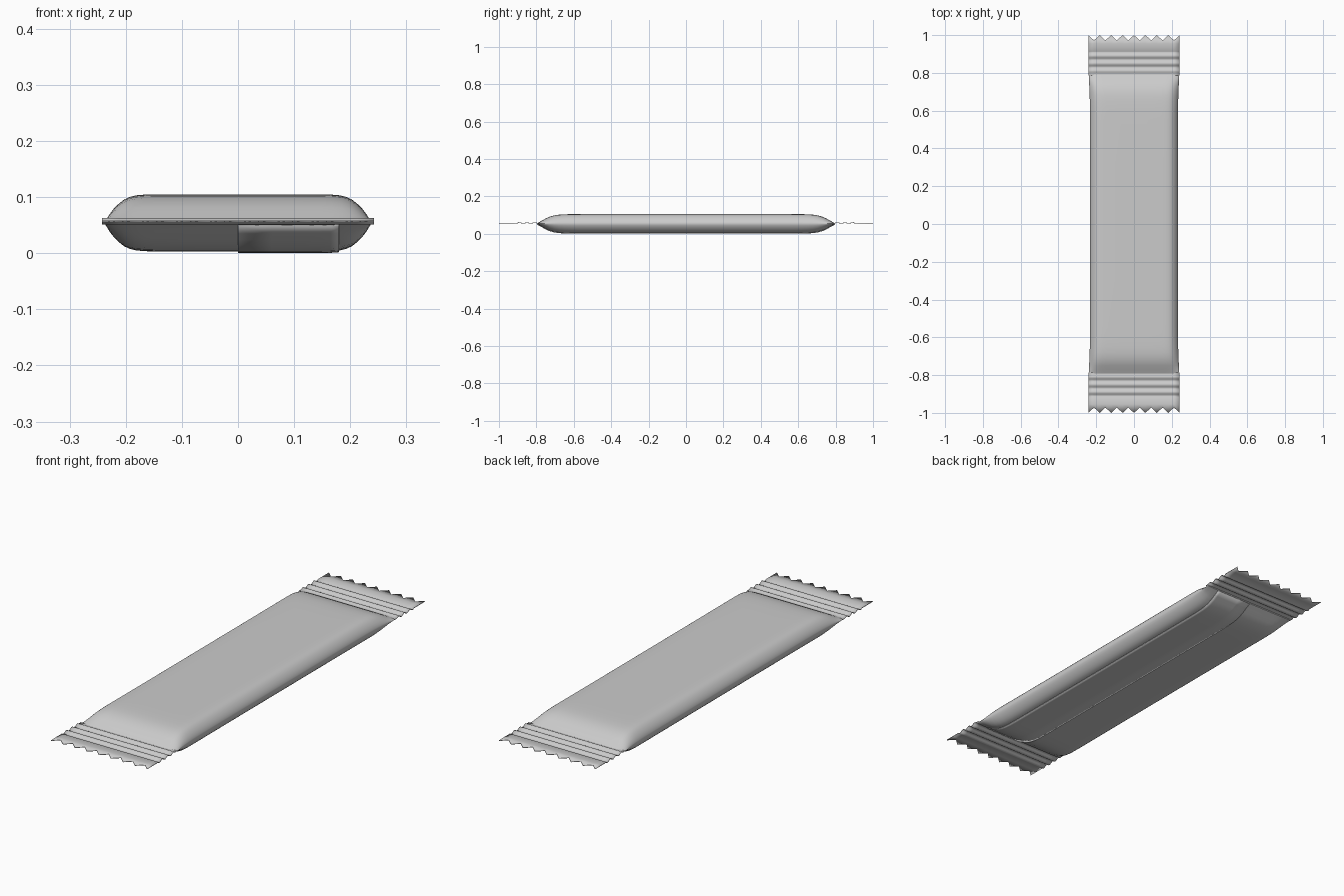
import bpy, bmesh, math

if "Cube" in bpy.data.objects:
    bpy.data.objects.remove(bpy.data.objects["Cube"])

CZ = 0.054          # height of the seam line
HALF_H = 0.051      # half thickness of the filled part

# quarter cross-section: (x at full width, fraction of half thickness)
SECTION = [(0.233, 0.0), (0.231, 0.16), (0.2265, 0.34), (0.220, 0.52), (0.212, 0.68),
           (0.203, 0.82), (0.193, 0.91), (0.181, 0.965), (0.165, 0.99), (0.145, 1.0), (0.07, 1.0)]
# stations along the length: (y, half thickness fraction, width factor)
STATIONS = [(0.0, 1, 0.996), (0.3, 1, 0.996), (0.55, 1, 0.998), (0.61, 0.995, 1.0),
            (0.65, 0.975, 1.004), (0.68, 0.935, 1.008), (0.705, 0.86, 1.012),
            (0.73, 0.72, 1.016), (0.75, 0.54, 1.02), (0.77, 0.32, 1.025), (0.795, 0.06, 1.03)]
ROWS = [(-y, h, w) for y, h, w in reversed(STATIONS[1:])] + STATIONS


def interp(table, x):
    table = sorted(table)
    for (a, fa), (b, fb) in zip(table, table[1:]):
        if a <= x <= b:
            return fa + (fb - fa) * (x - a) / (b - a)
    return 1.0 if x < table[0][0] else 0.0


def make_grid(name, rows, closed=False, thickness=0, angle=40):
    """Skin a list of point rows into a smooth-shaded object."""
    bm = bmesh.new()
    vs = [[bm.verts.new(p) for p in r] for r in rows]
    n = len(rows[0])
    for a, b in zip(vs, vs[1:]):
        for i in range(n if closed else n - 1):
            j = (i + 1) % n
            bm.faces.new((a[i], a[j], b[j], b[i]))
    if closed:
        bm.faces.new(vs[0])
        bm.faces.new(vs[-1])
    bmesh.ops.recalc_face_normals(bm, faces=bm.faces)
    me = bpy.data.meshes.new(name)
    bm.to_mesh(me)
    bm.free()
    ob = bpy.data.objects.new(name, me)
    bpy.context.collection.objects.link(ob)
    if thickness:
        m = ob.modifiers.new("thickness", "SOLIDIFY")
        m.thickness = thickness
        m.offset = 0
    bpy.ops.object.select_all(action='DESELECT')
    bpy.context.view_layer.objects.active = ob
    ob.select_set(True)
    bpy.ops.object.shade_smooth_by_angle(angle=math.radians(angle))
    return ob


# filled wrapper body
top = SECTION + [(-x, f) for x, f in reversed(SECTION)]
ring = top + [(-x, -f) for x, f in top[1:-1]]
make_grid("wrapper_body",
          [[(x * w, y, CZ + HALF_H * h * f) for x, f in ring] for y, h, w in ROWS],
          closed=True, angle=60)

# folded lengthwise seal lying on the underside
FLAP_X = [0, 0.06, 0.12, 0.145, 0.165, 0.18]
make_grid("back_seal_flap",
          [[(x, y, CZ - HALF_H * h * interp(SECTION, x / w) - 0.0015) for x in FLAP_X]
           for y, h, w in ROWS], thickness=0.003)

# crimped end seals with zigzag cut edges
TEETH, HW = 8, 0.242


def seal_rows(sign):
    xs = [-HW + HW * i / TEETH for i in range(2 * TEETH + 1)]
    rows = []
    for k in range(25):
        y = 0.785 + 0.135 * k / 24
        wave = 0.0045 * math.sin(2 * math.pi * (y - 0.8) / 0.04) if y > 0.8 else 0
        rows.append([(x, sign * y, 0.057 + wave) for x in xs])
    rows.append([(x, sign * 0.955, 0.057) for x in xs])
    rows.append([(x, sign * (1.0 if i % 2 == 0 else 0.972), 0.057) for i, x in enumerate(xs)])
    return rows


for label, s in (("front", -1), ("back", 1)):
    make_grid(label + "_end_seal", seal_rows(s), thickness=0.003)
